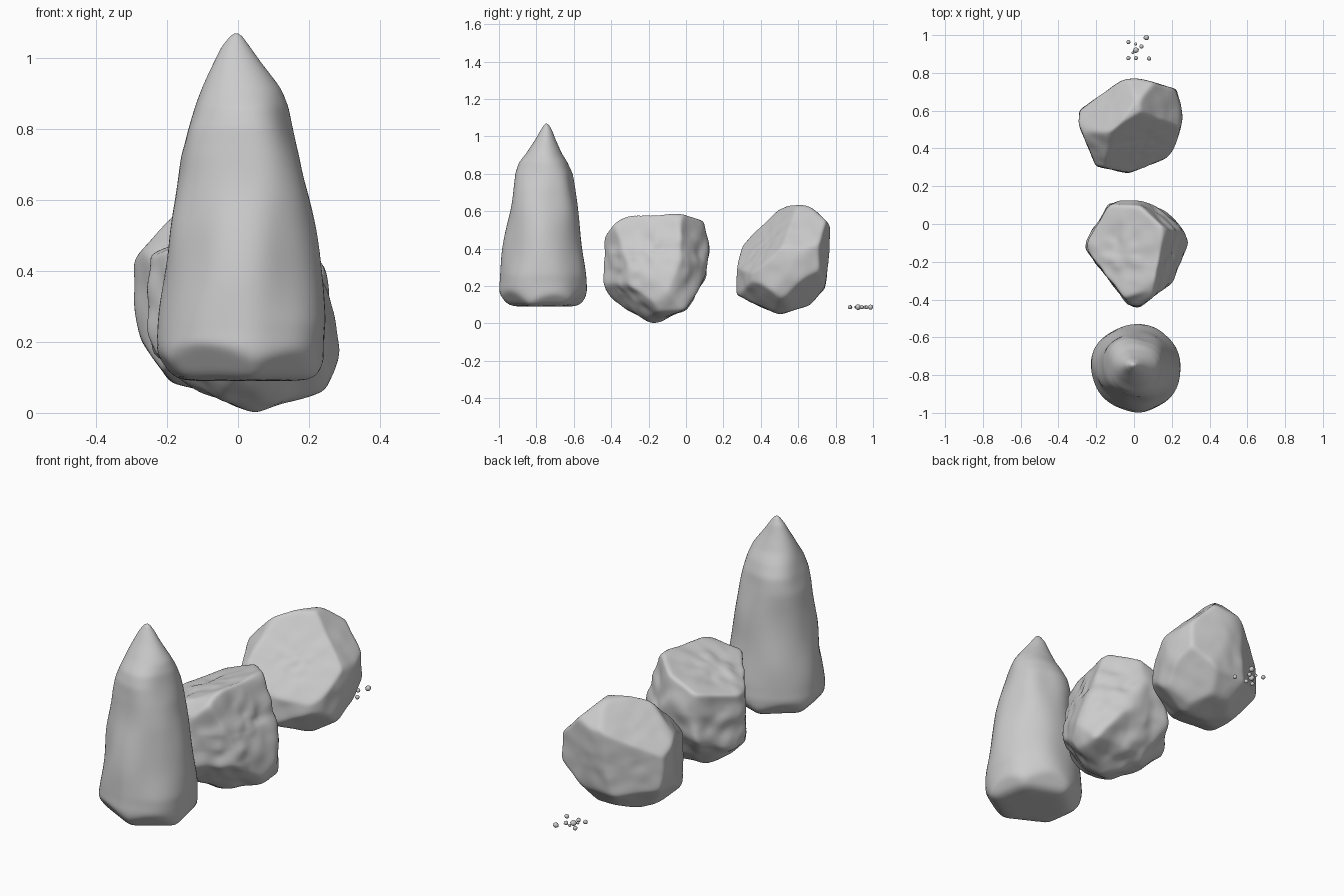
import bpy, bmesh, math
from mathutils import Vector, noise


def finish(bm, name, smooth=True):
    bmesh.ops.recalc_face_normals(bm, faces=bm.faces)
    for f in bm.faces:
        f.smooth = smooth
    me = bpy.data.meshes.new(name)
    bm.to_mesh(me)
    bm.free()
    ob = bpy.data.objects.new(name, me)
    bpy.context.collection.objects.link(ob)
    return ob


def outline_planes(points, axes, centre):
    """Planes tangent to an outline drawn in two of the three axes."""
    out = []
    for p, q in zip(points, points[1:] + points[:1]):
        n = Vector((0, 0, 0))
        n[axes[0]], n[axes[1]] = q[1] - p[1], p[0] - q[0]
        n.normalize()
        pt = Vector(centre)
        pt[axes[0]], pt[axes[1]] = p
        d = n.dot(pt - centre)
        out.append((n, d) if d > 0 else (-n, -d))
    return out


def boulder(name, centre, front, side, top, facets, rough=0.007):
    """Rounded intersection of outline planes and extra facets (normal, point)."""
    c = Vector(centre)
    planes = (outline_planes(front, (0, 2), c) + outline_planes(side, (1, 2), c)
              + outline_planes(top, (0, 1), c))
    for n, p in facets:
        n = Vector(n).normalized()
        planes.append((n, n.dot(Vector(p) - c)))
    bm = bmesh.new()
    bmesh.ops.create_icosphere(bm, subdivisions=6, radius=1)
    k = 55
    for v in bm.verts:
        u = v.co.normalized()
        s = sum((n.dot(u) / d) ** k for n, d in planes if n.dot(u) > 0)
        r = s ** (-1 / k) * 1.012
        v.co = c + u * (r + rough * noise.noise(u * 3.5 + c * 7))
    return finish(bm, name)


# tall pointed rock: lofted rings, flattened round the foot
rows = [(0.09, 0.01, 0.01, -0.76, -0.76), (0.09, -0.225, 0.245, -0.99, -0.53),
        (0.19, -0.23, 0.25, -1.0, -0.522), (0.26, -0.222, 0.252, -0.995, -0.527),
        (0.40, -0.205, 0.23, -0.975, -0.548), (0.60, -0.182, 0.205, -0.945, -0.575),
        (0.72, -0.168, 0.182, -0.928, -0.59), (0.80, -0.145, 0.158, -0.915, -0.603),
        (0.86, -0.122, 0.142, -0.89, -0.632), (0.91, -0.1, 0.12, -0.85, -0.665),
        (0.98, -0.068, 0.068, -0.805, -0.695), (1.03, -0.045, 0.034, -0.778, -0.714),
        (1.06, -0.022, 0.012, -0.76, -0.732), (1.07, -0.006, -0.004, -0.747, -0.745)]
N, SUB = 64, 7
bm = bmesh.new()
rings = []
for a, b in zip(rows, rows[1:]):
    for i in range(SUB):
        z, x0, x1, y0, y1 = [p + (q - p) * i / SUB for p, q in zip(a, b)]
        ring = []
        for j in range(N):
            t = 2 * math.pi * j / N
            v = Vector(((x0 + x1) / 2 + (x1 - x0) / 2 * math.cos(t),
                        (y0 + y1) / 2 + (y1 - y0) / 2 * math.sin(t), z))
            out = Vector((math.cos(t), math.sin(t), 0))
            if z > 0.1:
                amp = 0.02 * min(1, (x1 - x0) / 0.3)
                v += out * amp * (noise.noise(Vector((v.x * 7, v.y * 7, v.z * 4))) - 0.1)
            for deg, d in ((12, 0.092), (70, 0.08), (130, 0.084), (188, 0.088), (243, 0.07), (305, 0.085)):
                g = math.radians(deg)
                n = Vector((0.8 * math.cos(g), 0.8 * math.sin(g), -0.6))
                over = n.dot(v - Vector((0.012, -0.76, 0))) - d
                if over > 0:
                    v -= n * over
            ring.append(bm.verts.new(v))
        rings.append(ring)
for r, s in zip(rings, rings[1:]):
    for j in range(N):
        bm.faces.new((r[j], r[(j + 1) % N], s[(j + 1) % N], s[j]))
bm.faces.new(rings[-1])
bmesh.ops.remove_doubles(bm, verts=bm.verts, dist=0.0005)
for _ in range(4):
    bmesh.ops.smooth_vert(bm, verts=bm.verts, factor=0.5, use_axis_x=True, use_axis_y=True, use_axis_z=True)
finish(bm, "tall_rock")

# middle boulder
boulder("middle_rock", (0.01, -0.16, 0.30),
        [(-0.24, 0.44), (-0.262, 0.25), (-0.24, 0.17), (-0.12, 0.07), (0.06, 0.0), (0.24, 0.07),
         (0.295, 0.19), (0.24, 0.38), (0.20, 0.53), (0.14, 0.59)],
        [(-0.445, 0.33), (-0.43, 0.46), (-0.36, 0.55), (-0.24, 0.59), (0.0, 0.59), (0.09, 0.55),
         (0.125, 0.4), (0.1, 0.25), (0.0, 0.08), (-0.18, 0.0), (-0.38, 0.11), (-0.43, 0.2)],
        [(-0.07, 0.13), (-0.13, 0.1), (-0.265, -0.12), (-0.03, -0.42), (0.02, -0.44), (0.2, -0.31),
         (0.29, -0.1), (0.24, -0.01), (0.14, 0.08), (0.0, 0.13)],
        [((-0.33, 0, 1), (0.15, -0.1, 0.59)), ((0.93, -0.23, 0.33), (0.15, -0.14, 0.56)),
         ((0.5, -0.64, -0.58), (0.25, -0.24, 0.18)), ((0.6, 0.75, 0.2), (0.16, 0.0, 0.5)),
         ((-0.6, -0.45, -0.65), (-0.14, -0.28, 0.15)), ((-0.5, 0.55, -0.65), (-0.13, 0.0, 0.14))],
        0.012)

# back boulder with crisp facets
boulder("back_rock", (-0.02, 0.52, 0.34),
        [(-0.295, 0.43), (-0.295, 0.32), (-0.27, 0.2), (-0.19, 0.09), (-0.05, 0.05), (0.08, 0.05),
         (0.22, 0.14), (0.262, 0.3), (0.24, 0.43), (0.19, 0.58), (0.05, 0.64), (-0.12, 0.63)],
        [(0.265, 0.16), (0.265, 0.25), (0.3, 0.42), (0.51, 0.62), (0.63, 0.635), (0.67, 0.62),
         (0.772, 0.52), (0.765, 0.37), (0.74, 0.19), (0.66, 0.1), (0.5, 0.05), (0.4, 0.09)],
        [(-0.295, 0.54), (-0.29, 0.6), (-0.06, 0.76), (0.01, 0.775), (0.22, 0.71), (0.262, 0.57),
         (0.21, 0.4), (0.17, 0.35), (-0.03, 0.27), (-0.2, 0.31)],
        [((0.38, -0.69, 0.61), (0.0, 0.58, 0.635)), ((0.73, 0.04, 0.68), (0.03, 0.59, 0.635)),
         ((-0.62, 0.4, 0.68), (-0.03, 0.63, 0.61)), ((0.5, -0.55, -0.65), (0.13, 0.39, 0.16)),
         ((-0.6, -0.5, 0.6), (-0.2, 0.42, 0.48)), ((0.55, 0.5, -0.65), (0.15, 0.64, 0.17)),
         ((-0.5, 0.55, -0.65), (-0.17, 0.65, 0.17))],
        0.004)

# scattered pebbles
for i, (x, y, r) in enumerate([(-0.03, 0.963, 0.011), (0.01, 0.953, 0.008), (0.065, 0.987, 0.014),
                               (0.04, 0.94, 0.011), (0.01, 0.92, 0.015), (-0.007, 0.907, 0.007),
                               (-0.03, 0.878, 0.011), (0.01, 0.878, 0.011), (0.08, 0.876, 0.011)]):
    bm = bmesh.new()
    bmesh.ops.create_icosphere(bm, subdivisions=2, radius=r)
    for v in bm.verts:
        v.co = v.co * (1 + 0.15 * noise.noise(v.co * 90 + Vector((i, 0, 0)))) + Vector((x, y, 0.087))
    finish(bm, f"pebble_{i + 1}")
